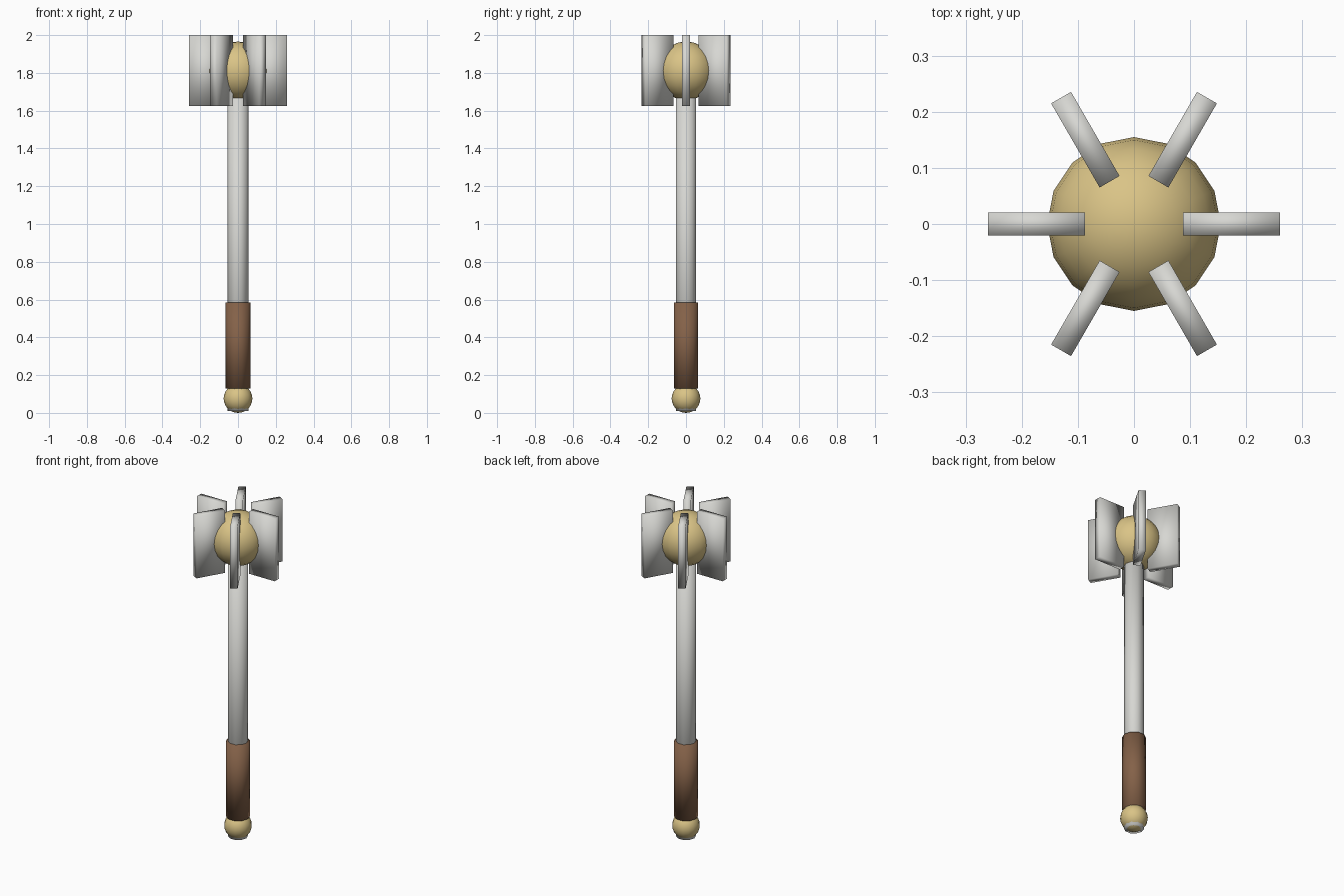
import bpy, bmesh, math
from mathutils import Matrix, Vector

cube = bpy.data.objects.get("Cube")
if cube:
    bpy.data.objects.remove(cube, do_unlink=True)


def material(name, rgb):
    m = bpy.data.materials.new(name)
    m.use_nodes = True
    color = (*rgb, 1.0)
    m.diffuse_color = color
    m.node_tree.nodes["Principled BSDF"].inputs["Base Color"].default_value = color
    return m


steel = material("pale steel", (0.68, 0.68, 0.65))
brass = material("soft brass", (0.70, 0.55, 0.24))
leather = material("brown leather", (0.23, 0.12, 0.065))


def finish(name, bm, mat):
    bmesh.ops.recalc_face_normals(bm, faces=bm.faces)
    for f in bm.faces:
        f.smooth = True
    mesh = bpy.data.meshes.new(name)
    bm.to_mesh(mesh)
    bm.free()
    mesh.materials.append(mat)
    obj = bpy.data.objects.new(name, mesh)
    bpy.context.collection.objects.link(obj)
    return obj


def rod(name, radius, z0, z1, mat, sides=10):
    # the first corner points along y
    bm = bmesh.new()
    place = Matrix.Translation((0, 0, (z0 + z1) / 2)) @ Matrix.Rotation(math.pi / 2, 4, "Z")
    bmesh.ops.create_cone(bm, cap_ends=True, segments=sides, radius1=radius,
                          radius2=radius, depth=z1 - z0, matrix=place)
    return finish(name, bm, mat)


def ball(name, radius, z, mat):
    bm = bmesh.new()
    bmesh.ops.create_uvsphere(bm, u_segments=16, v_segments=12, radius=radius,
                              matrix=Matrix.Translation((0, 0, z)))
    return finish(name, bm, mat)


def flange(name, angle):
    bm = bmesh.new()
    bmesh.ops.create_cube(bm, size=1)
    bmesh.ops.scale(bm, vec=Vector((0.173, 0.041, 0.375)), verts=bm.verts)
    bmesh.ops.translate(bm, vec=Vector((0.1735, 0, 1.8125)), verts=bm.verts)
    bmesh.ops.rotate(bm, cent=(0, 0, 0), matrix=Matrix.Rotation(angle, 3, "Z"), verts=bm.verts)
    return finish(name, bm, steel)


# Handle
rod("shaft", 0.055, 0.01, 1.72, steel)
rod("grip", 0.066, 0.13, 0.585, leather)
ball("pommel", 0.076, 0.076, brass)

# Head
ball("head_ball", 0.155, 1.811, brass)
for i in range(6):
    flange(f"flange_{i + 1}", i * math.pi / 3)
